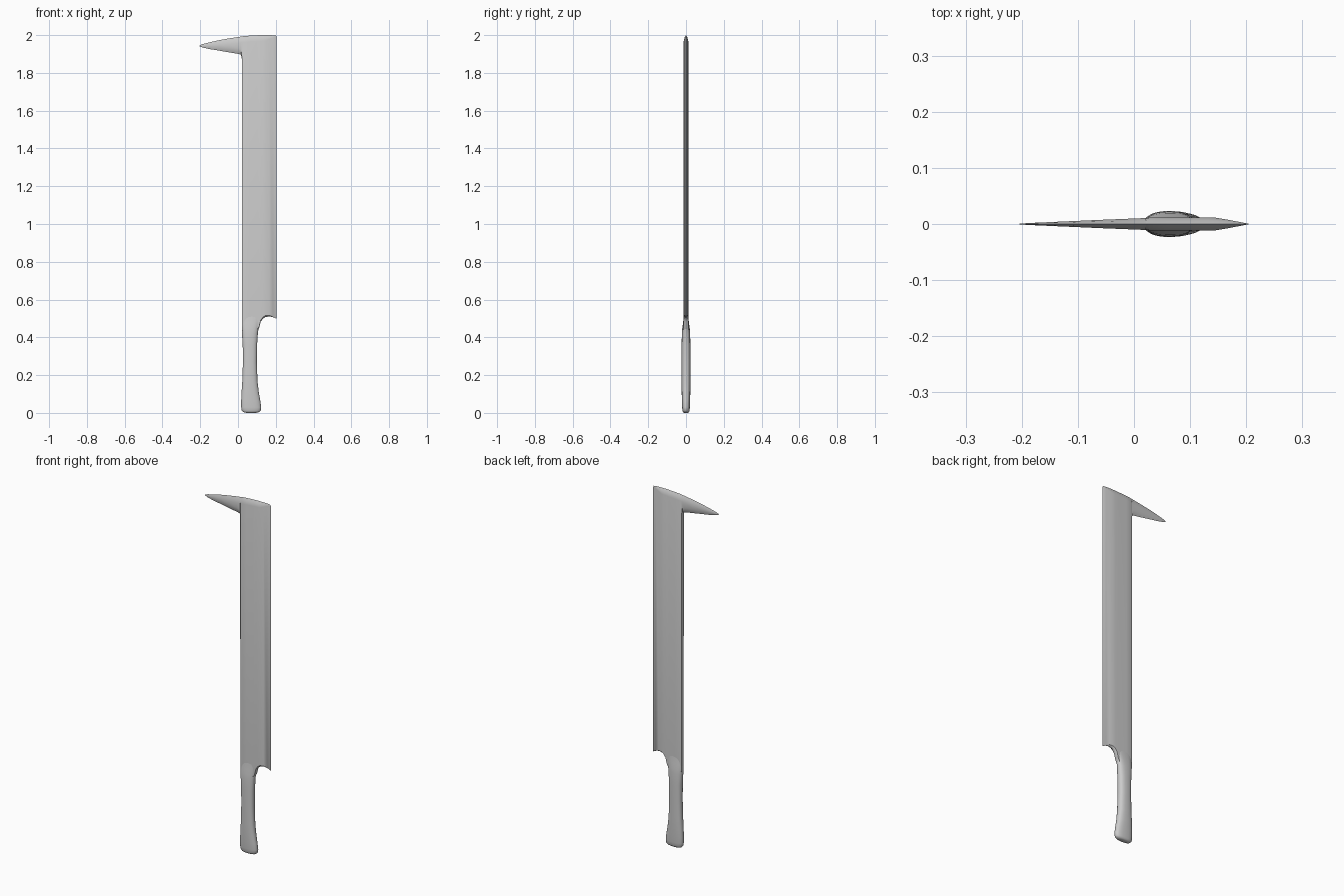
import bpy, bmesh, math


def loft(name, rings, angle):
    """Skin a list of equal-length point rings and cap both ends."""
    bm = bmesh.new()
    vs = [[bm.verts.new(p) for p in r] for r in rings]
    n = len(vs[0])
    for a, b in zip(vs, vs[1:]):
        for i in range(n):
            j = (i + 1) % n
            bm.faces.new((a[i], a[j], b[j], b[i]))
    bm.faces.new(vs[0])
    bm.faces.new(vs[-1][::-1])
    bmesh.ops.remove_doubles(bm, verts=bm.verts, dist=1e-5)
    bmesh.ops.recalc_face_normals(bm, faces=bm.faces)
    me = bpy.data.meshes.new(name)
    bm.to_mesh(me)
    bm.free()
    ob = bpy.data.objects.new(name, me)
    bpy.context.collection.objects.link(ob)
    bpy.ops.object.select_all(action='DESELECT')
    ob.select_set(True)
    bpy.context.view_layer.objects.active = ob
    bpy.ops.object.shade_smooth_by_angle(angle=math.radians(angle))
    return ob


def blade_ring(x, t, zb, zt, a, b):
    """Section across the blade: sharp top and bottom, flat sides."""
    side = [(t * 0.6, zb + a * 0.4), (t, zb + a), (t, zt - b), (t * 0.6, zt - b * 0.4)]
    half = [(0, zb)] + side + [(0, zt)]
    pts = half + [(-y, z) for y, z in side[::-1]]
    return [(x, y, z) for y, z in pts]


# Blade with back spike: x, half thickness, bottom, top, lower and upper bevel
blade_cols = [
    (-0.205, 0.0004, 1.942, 1.945, 0.001, 0.001),
    (-0.190, 0.0016, 1.935, 1.952, 0.007, 0.007),
    (-0.150, 0.0034, 1.926, 1.962, 0.015, 0.015),
    (-0.100, 0.0056, 1.918, 1.973, 0.022, 0.023),
    (-0.050, 0.0078, 1.909, 1.982, 0.026, 0.029),
    (0.000, 0.0098, 1.901, 1.990, 0.028, 0.032),
    (0.016, 0.0104, 1.896, 1.992, 0.026, 0.032),
    (0.021, 0.0106, 1.870, 1.993, 0.010, 0.032),
    (0.021, 0.0092, 0.430, 1.993, 0.005, 0.032),
    (0.027, 0.0112, 0.430, 1.994, 0.005, 0.032),
    (0.060, 0.0120, 0.430, 1.997, 0.005, 0.032),
    (0.100, 0.0120, 0.430, 1.999, 0.005, 0.032),
    (0.112, 0.0120, 0.450, 2.000, 0.008, 0.031),
    (0.120, 0.0120, 0.482, 2.000, 0.008, 0.031),
    (0.132, 0.0118, 0.499, 2.000, 0.008, 0.030),
    (0.145, 0.0114, 0.507, 2.000, 0.008, 0.029),
    (0.165, 0.0080, 0.511, 2.000, 0.006, 0.022),
    (0.185, 0.0042, 0.507, 1.999, 0.004, 0.012),
    (0.202, 0.0008, 0.499, 1.997, 0.002, 0.003),
    (0.205, 0.0002, 0.498, 1.988, 0.001, 0.002),
]
loft("blade", [blade_ring(*c) for c in blade_cols], 35)

# Handle: z, left x, right x, half depth
handle_rows = [
    (0.000, 0.045, 0.095, 0.010), (0.004, 0.028, 0.112, 0.016),
    (0.012, 0.020, 0.121, 0.019), (0.030, 0.017, 0.123, 0.0205),
    (0.065, 0.017, 0.118, 0.0215), (0.110, 0.019, 0.110, 0.0230),
    (0.170, 0.023, 0.103, 0.0232), (0.270, 0.026, 0.100, 0.0232),
    (0.360, 0.025, 0.101, 0.0232), (0.420, 0.021, 0.105, 0.0220),
    (0.450, 0.020, 0.109, 0.0195), (0.475, 0.0205, 0.114, 0.0160),
    (0.500, 0.0215, 0.122, 0.0130), (0.520, 0.024, 0.128, 0.0110),
]


def handle_ring(z, x0, x1, d, sides=24):
    pts = []
    for i in range(sides):
        a = 2 * math.pi * i / sides
        c, s = math.cos(a), math.sin(a)
        u = math.copysign(abs(c) ** 0.8, c)
        v = math.copysign(abs(s) ** 0.8, s)
        pts.append(((x0 + x1) / 2 + u * (x1 - x0) / 2, d * v, z))
    return pts


loft("handle", [handle_ring(*r) for r in handle_rows], 45)
